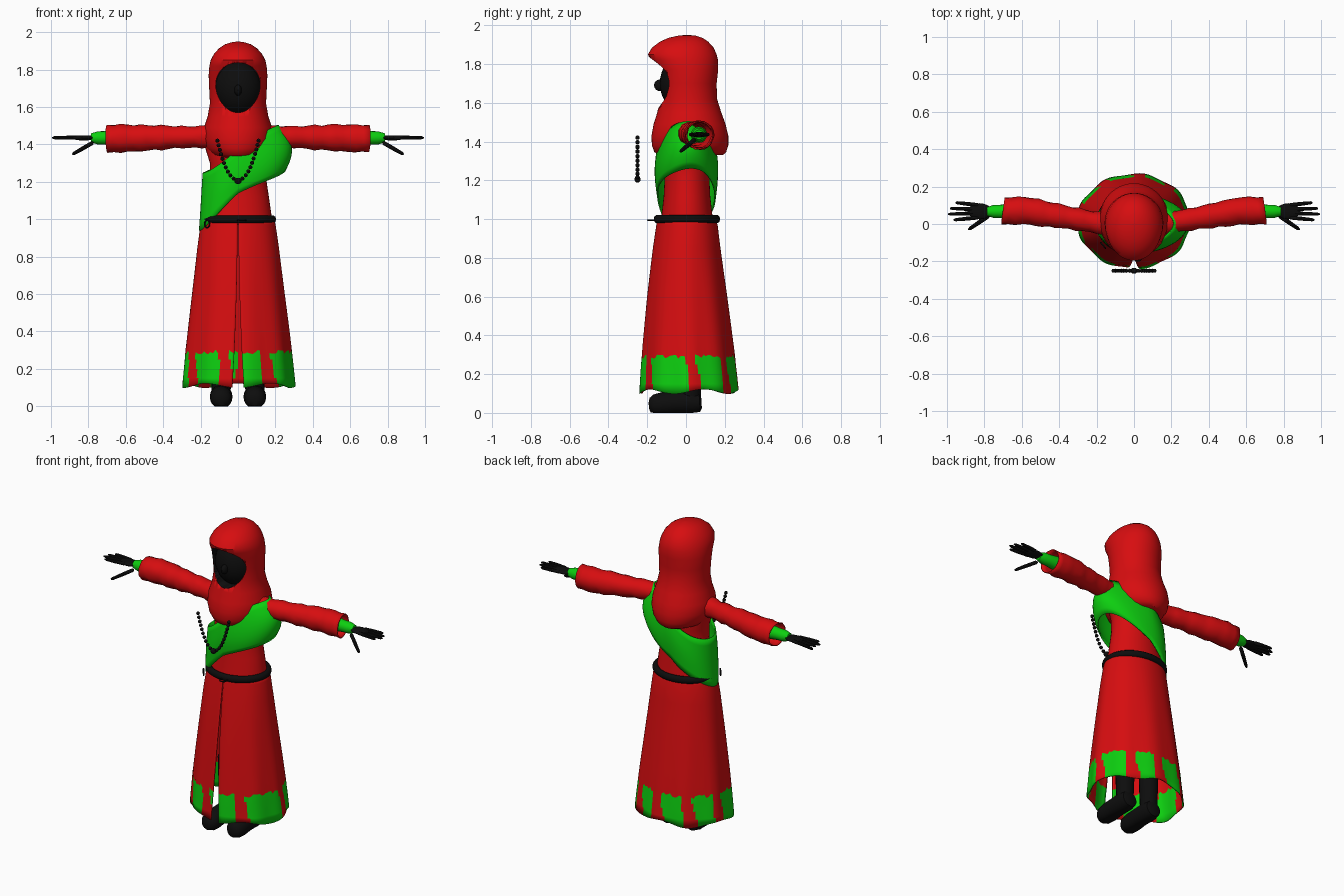
import bpy, bmesh, math, random
from math import sin, cos, pi, radians
from mathutils import Vector

if "Cube" in bpy.data.objects:
    bpy.data.objects.remove(bpy.data.objects["Cube"])

random.seed(4)


def material(name, col):
    m = bpy.data.materials.new(name)
    m.diffuse_color = (*col, 1)
    m.use_nodes = True
    m.node_tree.nodes["Principled BSDF"].inputs["Base Color"].default_value = m.diffuse_color
    return m


RED = material("red cloth", (0.68, 0.004, 0.005))
GREEN = material("green cloth", (0.004, 0.62, 0.005))
BLACK = material("black", (0.004, 0.004, 0.004))


def finish(name, bm, mats, angle=40):
    bmesh.ops.recalc_face_normals(bm, faces=bm.faces[:])
    me = bpy.data.meshes.new(name)
    bm.to_mesh(me)
    bm.free()
    for m in mats:
        me.materials.append(m)
    ob = bpy.data.objects.new(name, me)
    bpy.context.collection.objects.link(ob)
    bpy.ops.object.select_all(action='DESELECT')
    ob.select_set(True)
    bpy.context.view_layer.objects.active = ob
    bpy.ops.object.shade_smooth_by_angle(angle=radians(angle))
    return ob


def loft(name, rings, mats, closed=True, cap=True, rule=None, thick=0):
    """Skin a list of point rings; rule picks the material slot per face."""
    bm = bmesh.new()
    rows = [[bm.verts.new(p) for p in r] for r in rings]
    n = len(rows[0])
    for a, b in zip(rows, rows[1:]):
        for j in range(n if closed else n - 1):
            k = (j + 1) % n
            f = bm.faces.new((a[j], a[k], b[k], b[j]))
            if rule:
                f.material_index = rule(f.calc_center_median())
    if cap:
        bm.faces.new(rows[0])
        bm.faces.new(rows[-1])
    ob = finish(name, bm, mats)
    if thick:
        s = ob.modifiers.new("thickness", 'SOLIDIFY')
        s.thickness = thick
        s.offset = 0
    return ob


def oval(z, rx, yf, yb, n=40):
    cy, ry = (yf + yb) / 2, (yb - yf) / 2
    return [Vector((rx * cos(2 * pi * j / n), cy + ry * sin(2 * pi * j / n), z)) for j in range(n)]


def limb(name, pts, radii, mat, n=16, cap=True, wobble=0, floor=None, thick=0):
    """Round tube through points, with one radius per point."""
    pts = [Vector(p) for p in pts]
    d = (pts[-1] - pts[0]).normalized()
    u = d.cross(Vector((0, 0, 1)) if abs(d.z) < 0.9 else Vector((0, 1, 0))).normalized()
    v = d.cross(u)
    rings = []
    for p, r in zip(pts, radii):
        ring = []
        for j in range(n):
            a = 2 * pi * j / n
            q = p + (u * cos(a) + v * sin(a)) * (r + random.uniform(-wobble, wobble))
            if floor is not None:
                q.z = max(q.z, floor)
            ring.append(q)
        rings.append(ring)
    return loft(name, rings, [mat], cap=cap, thick=thick)


def rod(name, a, b, r, mat):
    a, b = Vector(a), Vector(b)
    ts = (0, 0.06, 0.5, 0.92, 1)
    limb(name, [a.lerp(b, t) for t in ts], [r * k for k in (0.5, 1, 1, 0.8, 0.35)], mat, n=8)


def ball(name, loc, size, mat, seg=12):
    bm = bmesh.new()
    bmesh.ops.create_uvsphere(bm, u_segments=seg, v_segments=seg // 2 + 2, radius=1)
    for v in bm.verts:
        v.co = Vector((v.co.x * size[0], v.co.y * size[1], v.co.z * size[2])) + Vector(loc)
    return finish(name, bm, [mat])


def ring(name, loc, major, minor, scale=(1, 1, 1), rot=(0, 0, 0), seg=48):
    bpy.ops.mesh.primitive_torus_add(location=loc, rotation=rot, major_radius=major, minor_radius=minor,
                                     major_segments=seg, minor_segments=10)
    ob = bpy.context.object
    ob.name, ob.scale = name, scale
    ob.data.materials.append(BLACK)
    bpy.ops.object.shade_smooth_by_angle(angle=radians(50))


# Skirt: folded sheet with a front slit, ragged green patches round the hem
STRIPS = (5, 50, 85, 125, 165, 214, 257, 302)
SKIRT = [(1.0, .19, -.145, .15), (.97, .198, -.15, .16), (.85, .215, -.168, .175), (.72, .231, -.184, .193),
         (.6, .246, -.198, .21), (.45, .265, -.212, .23), (.35, .277, -.221, .243), (.29, .284, -.226, .25),
         (.25, .288, -.229, .254), (.2, .293, -.232, .26), (.15, .298, -.235, .265), (.11, .302, -.238, .268)]
rows, N = [], 120
for z, rx, yf, yb in SKIRT:
    t = 1 - z
    cy, ry = (yf + yb) / 2, (yb - yf) / 2
    gap = math.asin((.002 + .03 * t * t) / ry)
    row = []
    for j in range(N + 1):
        a = -pi / 2 + gap + (2 * pi - 2 * gap) * j / N
        k = 1 + .022 * t * cos(9 * a) - .01 * t
        dz = random.uniform(-.012, .012) if z == .29 else (.012 * sin(5 * a) if z == .11 else 0)
        row.append(Vector((rx * k * cos(a), cy + ry * k * sin(a), z + dz)))
    rows.append(row)


def hem_rule(c):
    if c.z > .285:
        return 0
    a = math.degrees(math.atan2((c.y - .015) / .25, c.x / .3)) + (c.z - .2) * 30
    near = min(abs((a - s + 180) % 360 - 180) for s in STRIPS)
    return 0 if near < 7 + 14 * (.2 - c.z) else 1


loft("skirt", rows, [RED, GREEN], closed=False, cap=False, rule=hem_rule, thick=.006)

# Torso
loft("torso", [oval(*p) for p in ((.97, .18, -.13, .14), (1.03, .178, -.125, .135), (1.12, .165, -.115, .125),
                                  (1.22, .15, -.11, .12), (1.3, .15, -.115, .13), (1.38, .175, -.12, .14),
                                  (1.45, .19, -.1, .13), (1.5, .14, -.07, .11))], [RED])

# Sash: slanted loop from one hip to the opposite shoulder
rows = []
for i in range(9):
    t, row = i / 8, []
    for j in range(56):
        a = 2 * pi * j / 56
        s = cos(a)
        low = 1.13 + (.19 * s if s < 0 else .13 * s)
        high = 1.37 + (.13 * s if s < 0 else .14 * s)
        rx = .205 - .02 * t if s < 0 else .2 + .085 * sin(pi * min(1, .2 + .75 * t))
        ry = .148 + .012 * sin(pi * t)
        if s > 0:
            ry *= 1 - .35 * s * t * t
        z = low + (high - low) * t + .008 * sin(3 * a + 5 * t)
        row.append(Vector((rx * s, .002 + ry * sin(a), z)))
    rows.append(row)
loft("sash", rows, [GREEN], cap=False, thick=.008)

# Hood and shoulder cape, with a face opening cut out
hood = loft("hood", [oval(*p, n=56) for p in (
    (1.33, .11, -.14, .19), (1.345, .145, -.163, .207), (1.38, .172, -.176, .218), (1.43, .187, -.178, .218),
    (1.49, .182, -.167, .204), (1.55, .162, -.148, .182), (1.62, .150, -.135, .16), (1.7, .154, -.14, .158),
    (1.77, .157, -.155, .166), (1.82, .153, -.185, .165), (1.85, .146, -.196, .158), (1.885, .128, -.175, .142),
    (1.915, .1, -.135, .115), (1.935, .07, -.09, .085), (1.946, .035, -.04, .05), (1.95, .006, 0, .01))],
    [RED, BLACK])
cutter = loft("face_cutter", [[Vector((.118 * cos(a) * (1 + .12 * sin(a)), y, 1.703 + .133 * sin(a)))
                               for a in (2 * pi * j / 48 for j in range(48))] for y in (-.4, -.05)],
              [RED, BLACK])
for f in cutter.data.polygons:
    f.material_index = 1
cutter.hide_render = True
cut = hood.modifiers.new("opening", 'BOOLEAN')
cut.operation, cut.object, cut.solver = 'DIFFERENCE', cutter, 'EXACT'
bpy.ops.object.select_all(action='DESELECT')
hood.select_set(True)
bpy.context.view_layer.objects.active = hood
bpy.ops.object.modifier_apply(modifier="opening")
bpy.data.objects.remove(cutter)

# Face
ball("face", (0, -.02, 1.7), (.125, .115, .145), BLACK, 28)
ball("nose", (0, -.135, 1.69), (.02, .03, .03), BLACK)

# Belt with hanging loops
ring("belt", (0, .005, 1.0), .183, .021, (1, .84, 1.05))
ring("buckle_loop", (.02, -.176, .995), .022, .004, seg=20)
ring("side_loop", (-.165, -.115, .975), .02, .004, rot=(pi / 2, 0, radians(-50)), seg=20)

# Bead necklace with a pendant, floating in front of the chest
curve = [Vector((x, -.25, 1.21 + .21 * abs(x / .11) ** 2.2)) for x in (-.11 + .22 * i / 400 for i in range(401))]
total = sum((b - a).length for a, b in zip(curve, curve[1:]))
run, count = 0, 0
for a, b in zip(curve, curve[1:]):
    if run >= count * total / 20:
        ball("bead", a, (.011,) * 3, BLACK, 8)
        count += 1
    run += (b - a).length
ball("bead", curve[-1], (.011,) * 3, BLACK, 8)
ball("pendant", (0, -.25, 1.205), (.02, .016, .017), BLACK)

# Arms, hands, legs and shoes on both sides
for s in (-1, 1):
    xs = [.12 + .58 * i / 16 for i in range(17)]
    limb("sleeve", [(s * x, -.005 + .075 * min(1, (x - .12) / .45), 1.443 - .012 * (x - .12) / .58) for x in xs],
         [.058 - .004 * sin(pi * i / 8) + .013 * (i / 16) ** 2 + .003 * (i % 3 - 1) for i in range(17)],
         RED, n=20, cap=False, wobble=.0025, thick=.006)
    limb("wrist", [(s * x, .067, 1.435) for x in (.55, .66, .71, .75, .785)],
         [.04, .042, .036, .035, .024], GREEN)
    ball("palm", (s * .825, .068, 1.435), (.065, .043, .014), BLACK, 16)
    for i, tip in enumerate((.965, .994, .985, .955)):
        y = .035 + .022 * i
        rod("finger", (s * .83, y, 1.436), (s * tip, y + .009 * (i - 1.5), 1.436), .0105, BLACK)
    rod("thumb", (s * .775, .045, 1.41), (s * .885, -.03, 1.347), .0115, BLACK)
    limb("shoe", [(s * .09, y, z) for y, z in ((.08, .055), (.07, .055), (.03, .055), (-.05, .053), (-.12, .047),
                                               (-.165, .042), (-.185, .04), (-.192, .038))],
         [.03, .05, .06, .058, .06, .053, .038, .015], BLACK, n=20, floor=0)
    limb("leg", [(s * .09, .025, z) for z in (.05, .12, .2, .4)], [.05, .052, .055, .06], BLACK)
